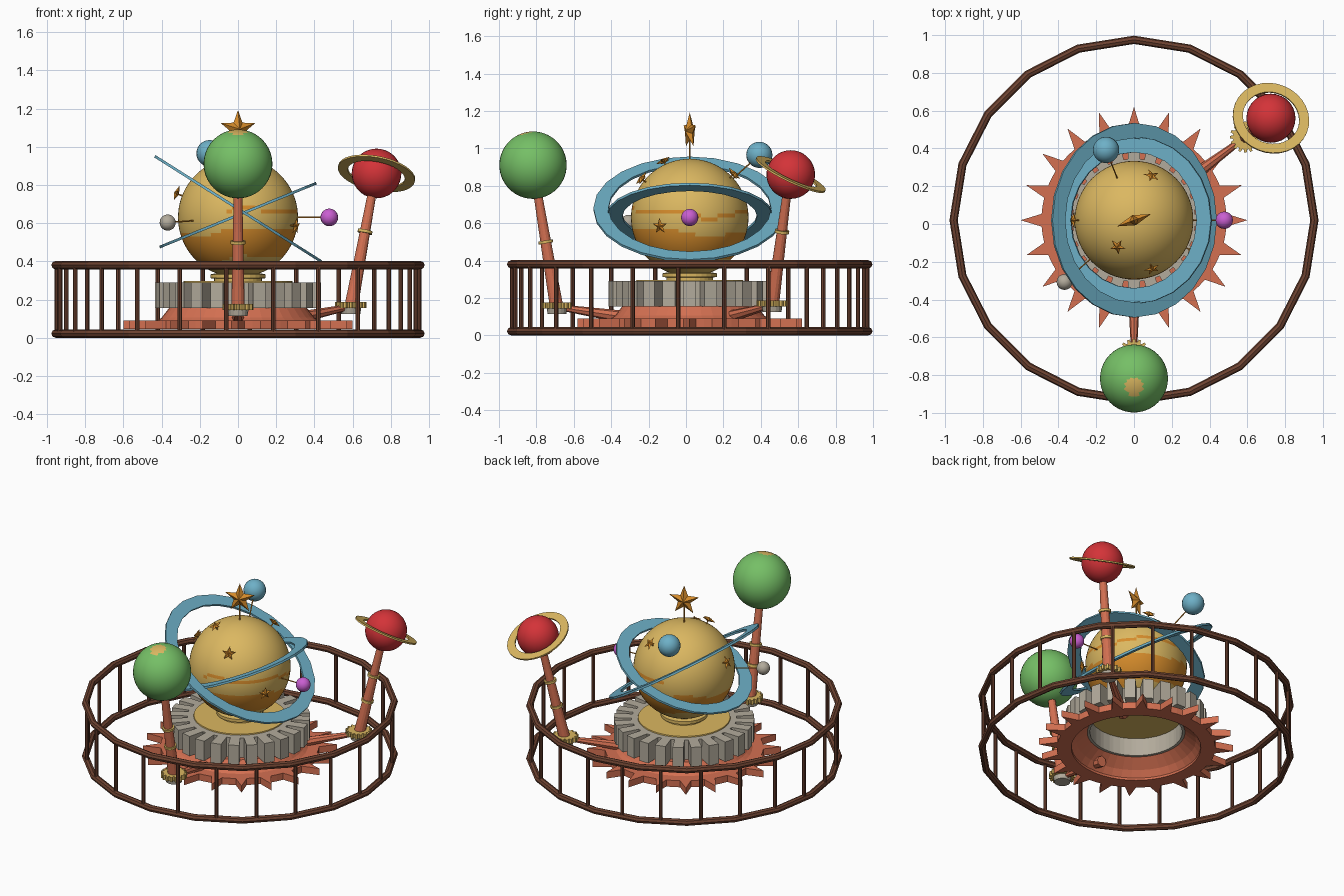
import bpy, bmesh, math
from mathutils import Vector, Matrix

if "Cube" in bpy.data.objects:
    bpy.data.objects.remove(bpy.data.objects["Cube"])

C = Vector((0, 0.02, 0))          # common axis of the base
P = Vector((0, 0.02, 0.63))       # centre of the big planet


def mat(name, r, g, b):
    m = bpy.data.materials.new(name)
    lin = [c / 12.92 if c <= 0.04045 else ((c + 0.055) / 1.055) ** 2.4 for c in (r, g, b)]
    m.diffuse_color = (*lin, 1)
    m.use_nodes = True
    m.node_tree.nodes["Principled BSDF"].inputs["Base Color"].default_value = m.diffuse_color
    return m


BROWN = mat("dark_brown", .43, .26, .19)
CLAY = mat("terracotta", .83, .44, .32)
GREY = mat("warm_grey", .70, .67, .61)
GOLD = mat("pale_gold", .86, .72, .38)
ORANGE = mat("amber", .84, .55, .17)
BLUE = mat("sky_blue", .43, .69, .78)
GREEN = mat("leaf_green", .46, .75, .40)
RED = mat("red", .83, .20, .22)
PURPLE = mat("violet", .79, .37, .82)


def finish(name, bm, material, matrix=None, smooth=False):
    bmesh.ops.recalc_face_normals(bm, faces=bm.faces[:])
    me = bpy.data.meshes.new(name)
    for f in bm.faces:
        f.smooth = smooth
    bm.to_mesh(me)
    bm.free()
    me.materials.append(material)
    ob = bpy.data.objects.new(name, me)
    bpy.context.collection.objects.link(ob)
    if matrix:
        ob.matrix_world = matrix
    return ob


def pol(r, a, z):
    return (r * math.cos(a), r * math.sin(a), z)


def align(pos, normal, axis='Z', up='Y'):
    return Matrix.Translation(pos) @ Vector(normal).to_track_quat(axis, up).to_matrix().to_4x4()


def lathe(name, prof, segs, material, matrix, smooth=False):
    """Revolve a closed (r, z) profile."""
    bm = bmesh.new()
    rows = [[bm.verts.new(pol(r, math.tau * i / segs, z)) for r, z in prof] for i in range(segs)]
    n = len(prof)
    for i in range(segs):
        a, b = rows[i], rows[(i + 1) % segs]
        for j in range(n):
            k = (j + 1) % n
            bm.faces.new((a[j], b[j], b[k], a[k]))
    return finish(name, bm, material, matrix, smooth)


def gear(name, outline, inner, z0, z1, material, matrix):
    """Extruded ring with an (r, angle) outline and a round hole."""
    bm = bmesh.new()
    rows = [[bm.verts.new(p) for p in (pol(r, a, z0), pol(r, a, z1), pol(inner, a, z1), pol(inner, a, z0))]
            for r, a in outline]
    for i, a in enumerate(rows):
        b = rows[(i + 1) % len(rows)]
        for j in range(4):
            k = (j + 1) % 4
            bm.faces.new((a[j], b[j], b[k], a[k]))
    return finish(name, bm, material, matrix)


def teeth(n, shape):
    """Repeat (radius, fraction of pitch) n times."""
    return [(r, math.tau * (i + f) / n) for i in range(n) for r, f in shape]


def rod(name, a, b, r1, r2, material, segs=10, smooth=False):
    a, b = Vector(a), Vector(b)
    bm = bmesh.new()
    bmesh.ops.create_cone(bm, cap_ends=True, segments=segs, radius1=r1, radius2=r2, depth=(b - a).length)
    return finish(name, bm, material, align((a + b) / 2, b - a), smooth)


def ball(name, pos, r, material, segs=28, rings=18):
    bm = bmesh.new()
    bmesh.ops.create_uvsphere(bm, u_segments=segs, v_segments=rings, radius=r)
    return finish(name, bm, material, Matrix.Translation(pos), True)


def paint(ob, material, rule):
    ob.data.materials.append(material)
    for f in ob.data.polygons:
        if rule(f.center):
            f.material_index = 1


def star(name, pos, normal, r, depth):
    bm = bmesh.new()
    rim = []
    for i in range(10):
        a, q = math.pi / 2 + i * math.pi / 5, r if i % 2 == 0 else r * .42
        rim.append(bm.verts.new((q * math.cos(a), q * math.sin(a), 0)))
    for s in (-1, 1):
        tip = bm.verts.new((0, 0, s * depth))
        for i in range(10):
            bm.faces.new((rim[i], rim[(i + 1) % 10], tip))
    return finish(name, bm, ORANGE, align(pos, normal))


# Round fence: two rails and posts
base = Matrix.Translation(C)
for name, z in (("fence_bottom_rail", .022), ("fence_top_rail", .38)):
    prof = [(.955 + .022 * math.cos(k * math.pi / 4), z + .022 * math.sin(k * math.pi / 4)) for k in range(8)]
    lathe(name, prof, 20, BROWN, base)
for i in range(24):
    a = math.radians(15 * i - 3.75)
    rod("fence_post", C + Vector(pol(.95, a, .02)), C + Vector(pol(.95, a, .38)), .012, .012, BROWN, 8)

# Spiked base ring with a hollow sloping collar
gear("spiked_base_ring", teeth(20, [(.49, -.22), (.6, 0), (.49, .22), (.49, .5)]), .40, .045, .09, CLAY, base)
lathe("base_collar", [(.43, .085), (.40, .105), (.36, .157), (.30, .157), (.37, .10), (.40, .06)], 40, CLAY, base)

# Large grey gear with gold top plate and neck
gear("main_gear", teeth(24, [(.325, -.36), (.435, -.30), (.435, .30), (.325, .36)]), .285, .155, .29, GREY, base)
plate = rod("gold_plate", C + Vector((0, 0, .275)), C + Vector((0, 0, .297)), .29, .285, GOLD, 40)
lathe("planet_neck", [(.05, .29), (.125, .29), (.125, .31), (.145, .312), (.145, .332), (.11, .338), (.05, .338)],
      28, GOLD, base)

# Big striped planet
planet = ball("big_planet", P, .314, GOLD, 64, 48)


def stripes(c):
    a = math.atan2(c.y, c.x)
    h = c.z + .018 * math.sin(2 * a + .6) + .01 * math.sin(5 * a)
    return -.22 < h < -.075 or (.015 < h < .034 and c.x > -.05)


paint(planet, ORANGE, stripes)

# Two tilted blue rings
for name, z, tilt, ro, ri in (("outer_blue_ring", .675, 32.3, .515, .435), ("inner_blue_ring", .642, -22.2, .443, .36)):
    m = Matrix.Translation((0, .02, z)) @ Matrix.Rotation(math.radians(tilt), 4, 'Y')
    lathe(name, [(ri, -.007), (ro, -.007), (ro, .007), (ri, .007)], 24, BLUE, m)

# Moons on thin pins
for name, pos, r, m in (("blue_moon", (-.148, .392, .965), .07, BLUE),
                        ("violet_moon", (.478, .02, .63), .046, PURPLE),
                        ("grey_moon", (-.368, -.307, .603), .042, GREY)):
    ball(name, pos, r, m, 20, 14)
    d = (Vector(pos) - P).normalized()
    rod(name + "_pin", P + d * .29, pos, .004, .004, ORANGE, 6)

# Stars: one on top, five around the planet
rod("top_star_pin", P + Vector((0, 0, .3)), (0, .02, 1.07), .005, .005, ORANGE, 6)
t = math.radians(20)
star("top_star", (0, .02, 1.092), (math.sin(t), -math.cos(t), 0), .1, .028)
for d in ((-.327, 0, .127), (-.085, -.136, .295), (.095, -.253, .204), (.311, -.164, -.047), (.095, .24, .237)):
    v = Vector(d).normalized()
    star("small_star", P + v * .345, v, .045, .014)
    rod("small_star_pin", P + v * .3, P + v * .345, .004, .004, ORANGE, 6)

# Arms that carry the two outer planets
for name, foot, top, bands in (("green", (0, -.69, .14), (0, -.80, .80), (.50, .37)),
                               ("red", (.59, .46, .15), (.71, .545, .80), (.555, .385))):
    foot, top = Vector(foot), Vector(top)
    axis = (top - foot).normalized()
    out = (Vector((foot.x, foot.y, 0)) - C).normalized()
    rod(name + "_base_arm", C + out * .33 + Vector((0, 0, .095)), foot + Vector((0, 0, .012)), .035, .015, CLAY, 8)
    rod(name + "_post", foot, top, .036, .022, CLAY, 14)
    gm = Matrix.Translation(foot)
    gear(name + "_post_gear", teeth(16, [(.066, -.35), (.082, -.2), (.082, .2), (.066, .35)]), .01,
         .005, .036, GOLD, gm)
    rod(name + "_post_foot", foot + Vector((0, 0, -.025)), foot + Vector((0, 0, .006)), .05, .055, GREY, 16)
    for z in bands:
        p = foot + axis * ((z - foot.z) / axis.z)
        rod(name + "_post_band", p - axis * .008, p + axis * .008, .039, .039, GOLD, 16)

# Green planet with a gold cap spot
green = ball("green_planet", (0, -.818, .91), .18, GREEN, 40, 28)
spot = Vector((0, -.25, .97)).normalized()
paint(green, GOLD, lambda c: c.normalized().dot(spot) > math.cos(.28))

# Red planet with a gold ring
R = Vector((.725, .56, .86))
ball("red_planet", R, .13, RED)
lathe("red_planet_ring", [(.152, -.005), (.205, -.005), (.205, .005), (.152, .005)], 32, GOLD, align(R, (.2, .48, 1)))
